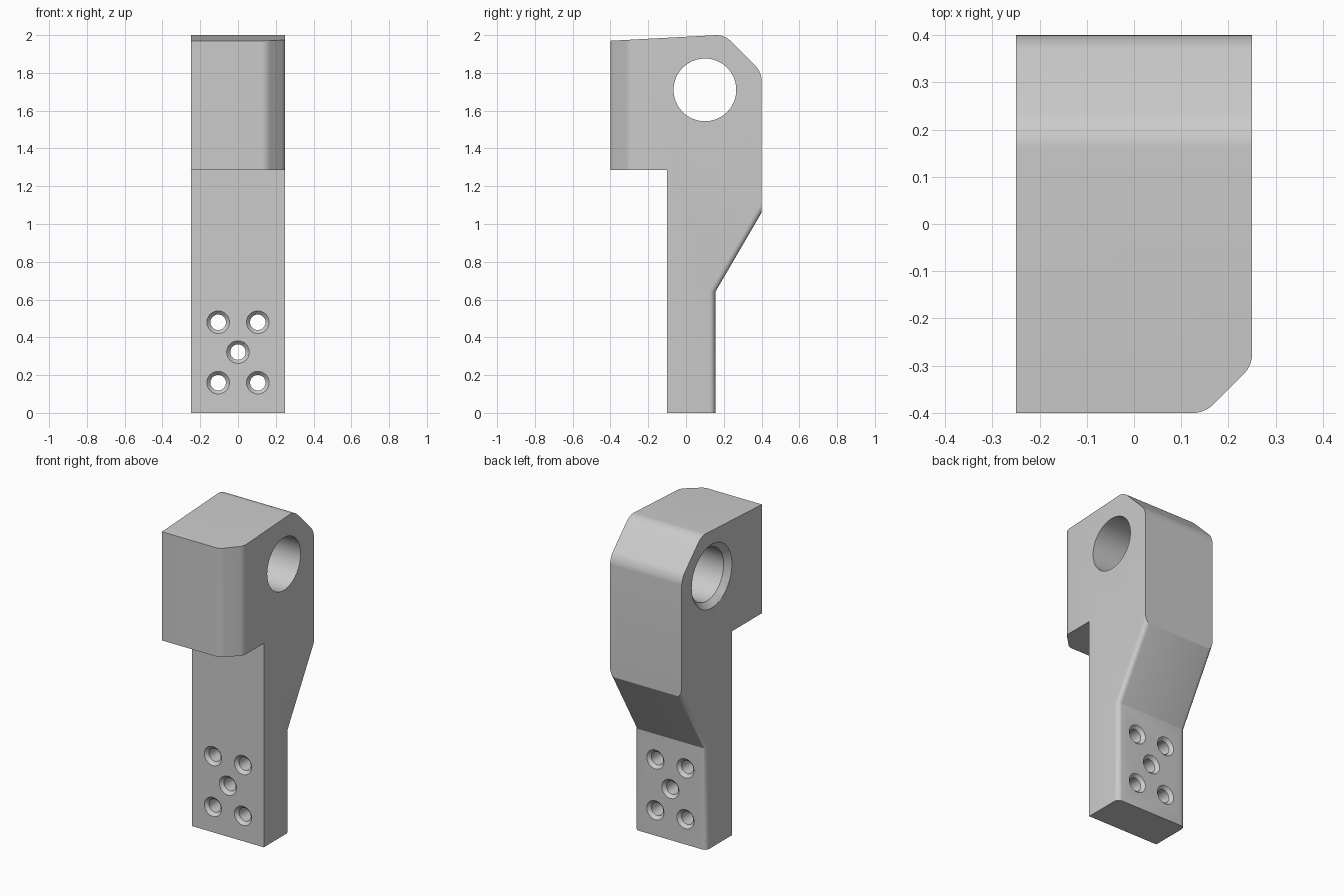
import bpy, bmesh, math
from mathutils import Matrix, Vector

if "Cube" in bpy.data.objects:
    bpy.data.objects.remove(bpy.data.objects["Cube"])

grey = bpy.data.materials.new("plain grey")
grey.diffuse_color = (0.6, 0.6, 0.6, 1)
grey.use_nodes = True
grey.node_tree.nodes["Principled BSDF"].inputs["Base Color"].default_value = grey.diffuse_color


def make_object(name, bm):
    bmesh.ops.recalc_face_normals(bm, faces=bm.faces)
    mesh = bpy.data.meshes.new(name)
    bm.to_mesh(mesh)
    bm.free()
    mesh.materials.append(grey)
    ob = bpy.data.objects.new(name, mesh)
    bpy.context.collection.objects.link(ob)
    return ob


def bevel_edges(bm, test, width, segments):
    edges = [e for e in bm.edges if test(*(v.co for v in e.verts))]
    bmesh.ops.bevel(bm, geom=edges, offset=width, segments=segments,
                    profile=0.5, affect='EDGES', clamp_overlap=True)


def lathe_cutter(name, profile, matrix, sides):
    """Closed solid of revolution about local z from (radius, height) rings."""
    bm = bmesh.new()
    rings = [[bm.verts.new((r * math.cos(2 * math.pi * i / sides),
                            r * math.sin(2 * math.pi * i / sides), h))
              for i in range(sides)] for r, h in profile]
    for a, b in zip(rings, rings[1:]):
        for i in range(sides):
            j = (i + 1) % sides
            bm.faces.new((a[i], a[j], b[j], b[i]))
    bm.faces.new(rings[0])
    bm.faces.new(rings[-1])
    bm.transform(matrix)
    ob = make_object(name, bm)
    ob.hide_render = True
    ob.hide_set(True)
    return ob


# Bracket body: side profile (y, z) extruded across x
HALF = 0.25
profile = [(-0.4, 1.285), (-0.1, 1.285), (-0.1, 0), (0.155, 0), (0.155, 0.64),
           (0.4, 1.06), (0.4, 1.805), (0.203, 2.002), (-0.4, 1.97)]
bm = bmesh.new()
face = bm.faces.new([bm.verts.new((-HALF, y, z)) for y, z in profile])
ext = bmesh.ops.extrude_face_region(bm, geom=[face])
bmesh.ops.translate(bm, vec=(2 * HALF, 0, 0),
                    verts=[g for g in ext["geom"] if isinstance(g, bmesh.types.BMVert)])
bmesh.ops.recalc_face_normals(bm, faces=bm.faces)

# Rounded corners of the sloping crown
bevel_edges(bm, lambda a, b: abs(a.x - b.x) > 0.4 and a.y > 0.15 and a.z > 1.7, 0.042, 6)
# Chamfer on the front right edge of the head, then its softened corners
bevel_edges(bm, lambda a, b: a.x > 0.2 and b.x > 0.2 and a.y < -0.39 and b.y < -0.39, 0.1, 1)
bevel_edges(bm, lambda a, b: abs(a.z - b.z) > 0.5 and a.z + b.z > 3 and a.x > 0.1
            and b.x > 0.1 and a.y < -0.25 and b.y < -0.25, 0.022, 5)
# Rounded rear edges of the shank and its slope
bevel_edges(bm, lambda a, b: abs(a.x - b.x) < 0.01 and abs(a.z - b.z) > 0.3
            and min(a.y, b.y) > 0.15 and max(a.z, b.z) < 1.1, 0.03, 5)
body = make_object("bracket_body", bm)

# Large cross bore, countersunk on the left side
cutters = [lathe_cutter("cross_bore_cutter",
                        [(0.22, -0.27), (0.2, -0.25), (0.166, -0.216), (0.166, 0.3)],
                        Matrix.Translation((0, 0.1, 1.71)) @ Matrix.Rotation(math.pi / 2, 4, 'Y'), 64)]

# Five bolt holes, countersunk front and back
for x, z in [(-0.105, 0.48), (0.105, 0.48), (0, 0.322), (-0.105, 0.16), (0.105, 0.16)]:
    cutters.append(lathe_cutter(
        "bolt_hole_cutter",
        [(0.08, -0.175), (0.06, -0.155), (0.041, -0.136),
         (0.041, 0.081), (0.06, 0.1), (0.08, 0.12)],
        Matrix.Translation((x, 0, z)) @ Matrix.Rotation(math.pi / 2, 4, 'X'), 32))

for cutter in cutters:
    mod = body.modifiers.new("cut", 'BOOLEAN')
    mod.object = cutter
    mod.operation = 'DIFFERENCE'
    mod.solver = 'EXACT'

# Bake the cuts, then shade smooth with sharp edges kept
bpy.context.view_layer.objects.active = body
body.select_set(True)
for mod in list(body.modifiers):
    bpy.ops.object.modifier_apply(modifier=mod.name)
for cutter in cutters:
    bpy.data.objects.remove(cutter)
bpy.ops.object.shade_smooth_by_angle(angle=math.radians(25))
